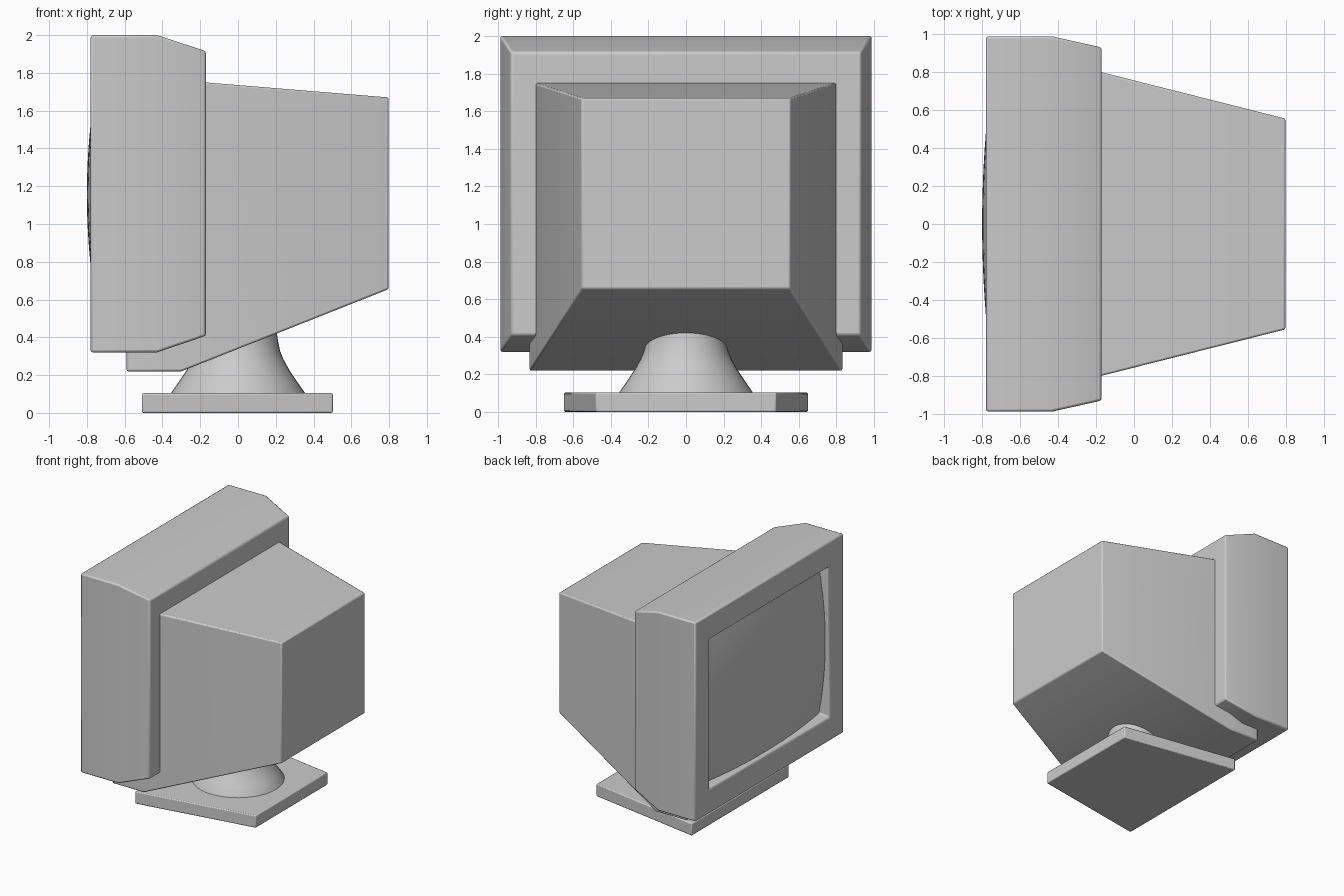
import bpy, bmesh, math

if "Cube" in bpy.data.objects:
    bpy.data.objects.remove(bpy.data.objects["Cube"])


def finish(name, bm, bevel=0.0, fix_normals=True):
    if fix_normals:
        bmesh.ops.recalc_face_normals(bm, faces=bm.faces)
    mesh = bpy.data.meshes.new(name)
    bm.to_mesh(mesh)
    bm.free()
    ob = bpy.data.objects.new(name, mesh)
    bpy.context.collection.objects.link(ob)
    bpy.ops.object.select_all(action='DESELECT')
    ob.select_set(True)
    bpy.context.view_layer.objects.active = ob
    bpy.ops.object.shade_smooth_by_angle(angle=math.radians(32))
    if bevel:
        mod = ob.modifiers.new("edge_round", 'BEVEL')
        mod.width = bevel
        mod.segments = 2
        mod.limit_method = 'ANGLE'
        mod.angle_limit = math.radians(35)
    return ob


def loft(name, sections, bevel, cap_start=True):
    """Skin rectangles (x, half width, z low, z high) along x."""
    bm = bmesh.new()
    rings = [[bm.verts.new((x, y, z)) for y, z in
              ((-w, lo), (w, lo), (w, hi), (-w, hi))]
             for x, w, lo, hi in sections]
    for a, b in zip(rings, rings[1:]):
        for i in range(4):
            j = (i + 1) % 4
            bm.faces.new((a[i], a[j], b[j], b[i]))
    if cap_start:
        bm.faces.new(rings[0])
    bm.faces.new(rings[-1])
    return finish(name, bm, bevel)


# Front housing: recess wall, front frame, sides, tapered back
loft("bezel", [(-0.66, 0.77, 0.55, 1.76),
               (-0.78, 0.80, 0.52, 1.79),
               (-0.78, 0.988, 0.32, 2.0),
               (-0.43, 0.988, 0.32, 2.0),
               (-0.17, 0.93, 0.408, 1.915)], 0.012)

# Tapered rear body with the flat lip under the bezel
loft("rear_body", [(-0.59, 0.832, 0.22, 1.76),
                   (-0.30, 0.832, 0.22, 1.76),
                   (0.798, 0.555, 0.655, 1.67)], 0.01)

# Bulging screen glass
bm = bmesh.new()
n = 20
grid = []
for i in range(n + 1):
    row = []
    for j in range(n + 1):
        y = -0.79 + 1.58 * i / n
        z = -0.625 + 1.25 * j / n
        row.append(bm.verts.new((-0.80 + 0.085 * y * y + 0.14 * z * z, y, 1.155 + z)))
    grid.append(row)
for i in range(n):
    for j in range(n):
        bm.faces.new((grid[i][j], grid[i][j + 1], grid[i + 1][j + 1], grid[i + 1][j]))
finish("screen", bm, fix_normals=False)

# Flared swivel neck
bm = bmesh.new()
profile = [(0.36, 0.09), (0.355, 0.105), (0.31, 0.17), (0.27, 0.23),
           (0.24, 0.285), (0.222, 0.33), (0.212, 0.38), (0.205, 0.43)]
seg = 40
rings = [[bm.verts.new((r * math.cos(2 * math.pi * k / seg),
                        r * math.sin(2 * math.pi * k / seg), z))
          for k in range(seg)] for r, z in profile]
for a, b in zip(rings, rings[1:]):
    for k in range(seg):
        m = (k + 1) % seg
        bm.faces.new((a[k], a[m], b[m], b[k]))
bm.faces.new(rings[0])
bm.faces.new(rings[-1])
finish("stand_neck", bm)

# Base plate, narrower at the back
loft("base_plate", [(-0.508, 0.65, 0.0, 0.104),
                    (0.502, 0.48, 0.0, 0.104)], 0.008)
